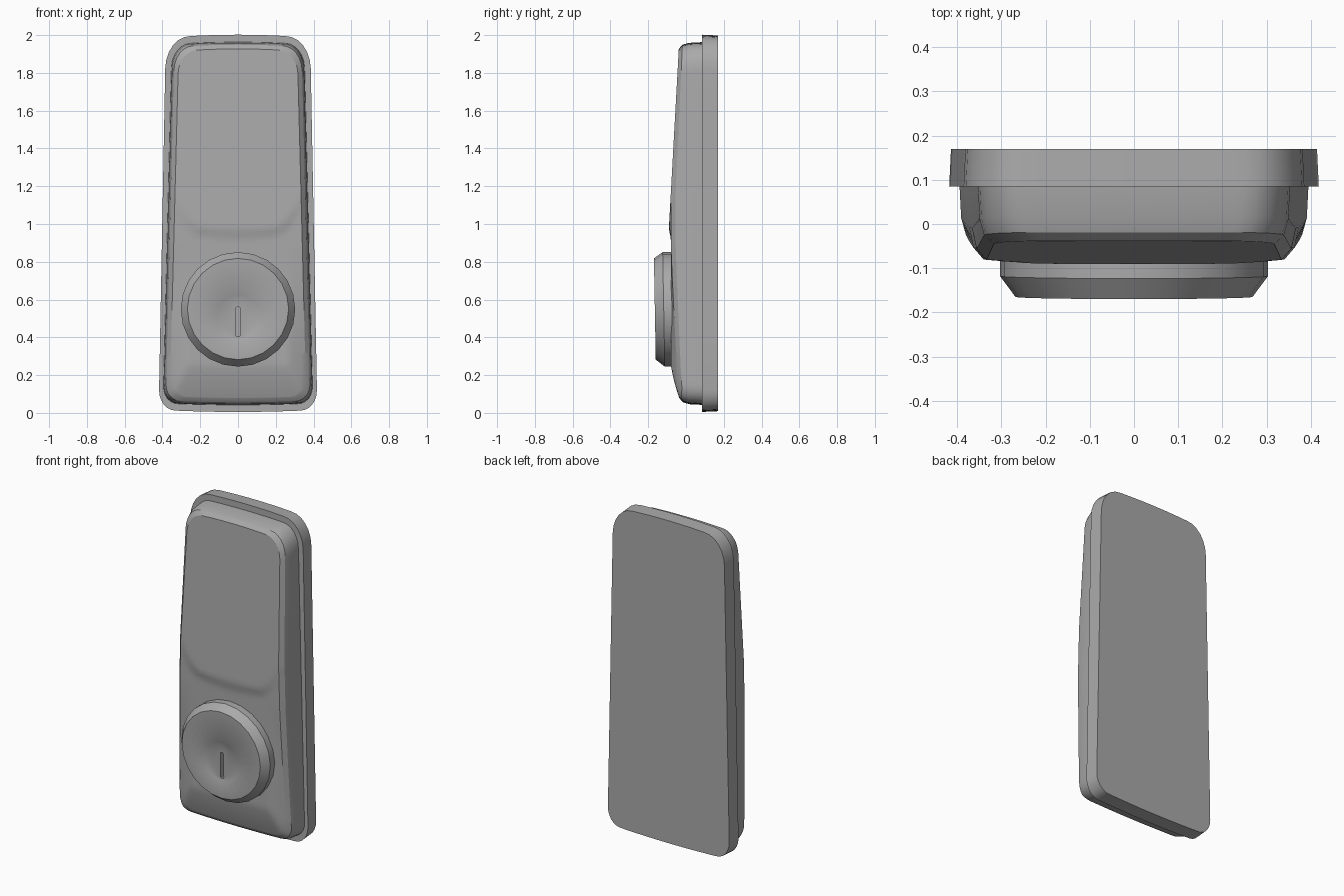
import bpy, bmesh, math

old = bpy.data.objects.get("Cube")
if old:
    bpy.data.objects.remove(old, do_unlink=True)

grey = bpy.data.materials.new("satin grey")
grey.use_nodes = True
grey.diffuse_color = (0.4, 0.4, 0.4, 1)
grey.node_tree.nodes["Principled BSDF"].inputs["Base Color"].default_value = (0.4, 0.4, 0.4, 1)


def clamp(v):
    return max(0.0, min(1.0, v))


def mix(a, b, t):
    return a + (b - a) * t


def finish(bm, name, angle):
    bmesh.ops.recalc_face_normals(bm, faces=bm.faces)
    mesh = bpy.data.meshes.new(name)
    bm.to_mesh(mesh)
    bm.free()
    mesh.materials.append(grey)
    ob = bpy.data.objects.new(name, mesh)
    bpy.context.collection.objects.link(ob)
    bpy.ops.object.select_all(action="DESELECT")
    ob.select_set(True)
    bpy.context.view_layer.objects.active = ob
    bpy.ops.object.shade_smooth_by_angle(angle=math.radians(angle))
    return ob


def bridge(bm, a, b):
    for k in range(len(a)):
        n = (k + 1) % len(a)
        bm.faces.new((a[k], a[n], b[n], b[k]))


def tapered_case(name, z0, z1, w0, w1, low, high, bow, cols, rows, front, rings, back, angle):
    """Tapered rounded slab: a front grid whose rim runs back through the rings.
    low and high are the (x, z) corner radii; rings hold (inset, depth share)."""
    steps = 6
    levels = []
    for k in range(steps):
        a = k / steps * math.pi / 2
        levels.append((z0 + low[1] * (1 - math.cos(a)), low[0] * (1 - math.sin(a))))
    levels += [(mix(z0 + low[1], z1 - high[1], k / rows), 0) for k in range(rows + 1)]
    for k in range(1, steps + 1):
        a = k / steps * math.pi / 2
        levels.append((z1 - high[1] * (1 - math.sin(a)), high[0] * (1 - math.cos(a))))
    mid, half = (z0 + z1) / 2, (z1 - z0) / 2

    def place(i, j, inset):
        z, cut = levels[j]
        u, v = 2 * i / cols - 1, (z - mid) / half
        x = u * (mix(w0, w1, (v + 1) / 2) - cut - inset)
        return x, mid + v * (half - inset + bow * (1 - u * u))

    bm = bmesh.new()
    last = len(levels) - 1
    face_inset = rings[0][0]
    grid = {}
    for i in range(cols + 1):
        for j in range(last + 1):
            x, z = place(i, j, face_inset)
            grid[i, j] = bm.verts.new((x, front(x, z), z))
    for i in range(cols):
        for j in range(last):
            bm.faces.new((grid[i, j], grid[i + 1, j], grid[i + 1, j + 1], grid[i, j + 1]))
    rim = [(i, 0) for i in range(cols)] + [(cols, j) for j in range(last)]
    rim += [(i, last) for i in range(cols, 0, -1)] + [(0, j) for j in range(last, 0, -1)]
    loop = [grid[k] for k in rim]
    for inset, share in rings[1:]:
        new = []
        for k in rim:
            x, z = place(*k, inset)
            new.append(bm.verts.new((x, mix(grid[k].co.y, back, share), z)))
        bridge(bm, loop, new)
        loop = new
    bm.faces.new(loop)
    return finish(bm, name, angle)


def housing_front(x, z):
    # lower body: sloping edge that swells out to meet the knob
    rim = mix(-0.025, -0.04, clamp((z - 0.05) / 0.14))
    rim = mix(rim, -0.08, clamp((z - 0.19) / 0.7))
    away = clamp(max((abs(x) - 0.27) / 0.1, (0.25 - z) / 0.2))
    body = mix(-0.08, rim, away)
    # upper panel: leans back, with a raised curved lower lip
    panel = mix(-0.091, -0.038, (z - 0.97) / 0.96)
    lip = 0.925 + 0.3 * x * x + 0.14 * clamp((abs(x) - 0.2) / 0.13) ** 2
    return mix(body, panel, clamp((z - lip) / 0.05))


# Back plate
tapered_case("back_plate", 0.012, 1.995, 0.42, 0.382, (0.09, 0.11), (0.13, 0.17), 0.007,
             12, 6, lambda x, z: 0.085, [(0, 0), (0.004, 1)], 0.17, 30)

# Housing with softened front edge
tapered_case("housing", 0.048, 1.957, 0.397, 0.35, (0.08, 0.09), (0.1, 0.13), 0.006,
             32, 70, housing_front,
             [(0.036, 0), (0.014, 0.15), (0.004, 0.42), (0, 1)], 0.09, 25)

# Knob: rim, chamfer, face, shallow key dish and slot as (x radius, z radius, y, z)
sides = 24
profile = [(0.303, 0.303, -0.06, 0.548), (0.303, 0.303, -0.118, 0.548),
           (0.268, 0.268, -0.165, 0.55), (0.134, 0.134, -0.165, 0.51),
           (0.118, 0.118, -0.157, 0.51), (0.011, 0.08, -0.157, 0.483),
           (0.011, 0.08, -0.125, 0.483)]
bm = bmesh.new()
loops = []
for rx, rz, y, cz in profile:
    ring = []
    for k in range(sides):
        a = 2 * math.pi * k / sides
        dx, dz = math.cos(a), math.sin(a)
        if rx != rz:  # square off the key slot
            dx = max(-1, min(1, dx * 3))
        z = cz + rz * dz
        lean = -0.018 * (z - 0.55) if y < -0.1 else 0
        ring.append(bm.verts.new((rx * dx, y + lean, z)))
    if loops:
        bridge(bm, loops[-1], ring)
    loops.append(ring)
bm.faces.new(loops[0])
bm.faces.new(loops[-1])
finish(bm, "knob", 32)
